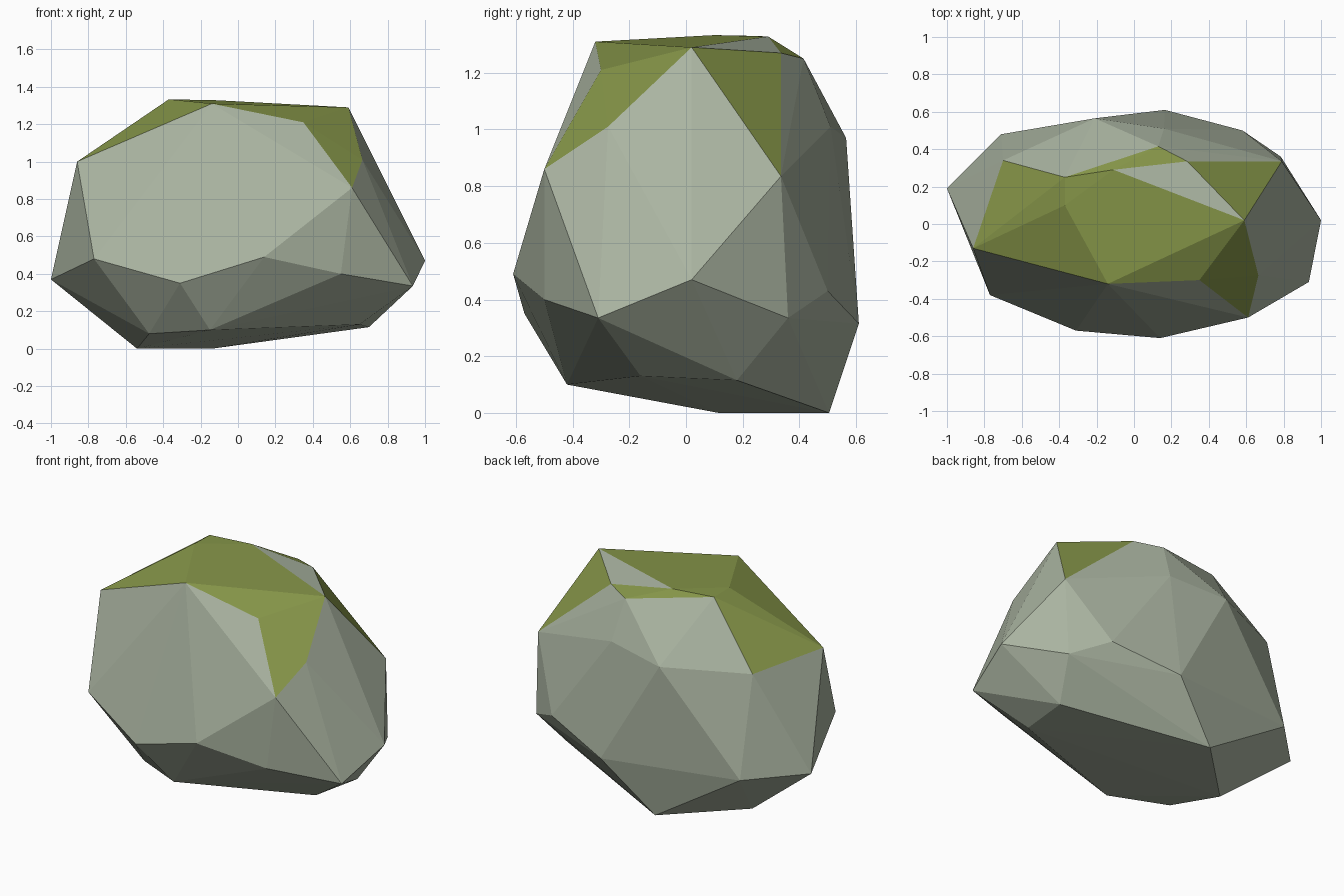
import bpy, bmesh
from mathutils import Vector

if "Cube" in bpy.data.objects:
    bpy.data.objects.remove(bpy.data.objects["Cube"])

# Corners of the mossy cap
MOSS = [(-.86, -.13, 1.0), (-.37, .25, 1.33), (-.37, .10, 1.333), (-.14, -.32, 1.31),
        (.59, .02, 1.29), (.35, -.30, 1.21), (.61, -.50, .86), (.665, -.275, 1.01),
        (-.70, .34, .97), (.13, .415, 1.25), (.285, .335, 1.27), (-.11, .29, 1.328),
        (.79, .335, .835)]
# Corners of the bare stone below
STONE = [(-1, .19, .37), (-.77, -.38, .48), (-.31, -.57, .35), (.14, -.61, .49),
         (.55, -.50, .40), (.935, -.31, .335), (1, .02, .47), (.70, .18, .115),
         (.65, -.16, .13), (-.15, -.42, .10), (-.475, -.25, .08), (-.54, .115, 0),
         (-.14, .505, 0), (-.21, .565, .97), (.165, .61, .315), (.58, .50, .43),
         (.785, .36, .335), (-.71, .48, .36), (.16, .51, 1.01)]
# Bare patch showing through the moss
BARE = {MOSS[4], MOSS[10], MOSS[11]}


def material(name, color):
    m = bpy.data.materials.new(name)
    m.diffuse_color = (*color, 1)
    m.use_nodes = True
    m.node_tree.nodes["Principled BSDF"].inputs["Base Color"].default_value = m.diffuse_color
    return m


# Faceted boulder: convex shell around the corners
bm = bmesh.new()
moss_verts, bare_verts = set(), set()
for p in MOSS + STONE:
    v = bm.verts.new(Vector(p))
    if p in MOSS:
        moss_verts.add(v)
    if p in BARE:
        bare_verts.add(v)
hull = bmesh.ops.convex_hull(bm, input=bm.verts[:])
loose = [v for v in bm.verts if not v.link_faces]
moss_verts -= set(loose)
bmesh.ops.delete(bm, geom=loose, context='VERTS')
bmesh.ops.recalc_face_normals(bm, faces=bm.faces[:])

# Moss on upward faces of the cap
bm.normal_update()
for f in bm.faces:
    vs = set(f.verts)
    f.smooth = False
    f.material_index = int(vs <= moss_verts and vs != bare_verts and f.normal.z > .6)

mesh = bpy.data.meshes.new("boulder")
bm.to_mesh(mesh)
bm.free()
mesh.materials.append(material("grey stone", (.40, .455, .355)))
mesh.materials.append(material("green moss", (.235, .30, .065)))
bpy.context.collection.objects.link(bpy.data.objects.new("boulder", mesh))
